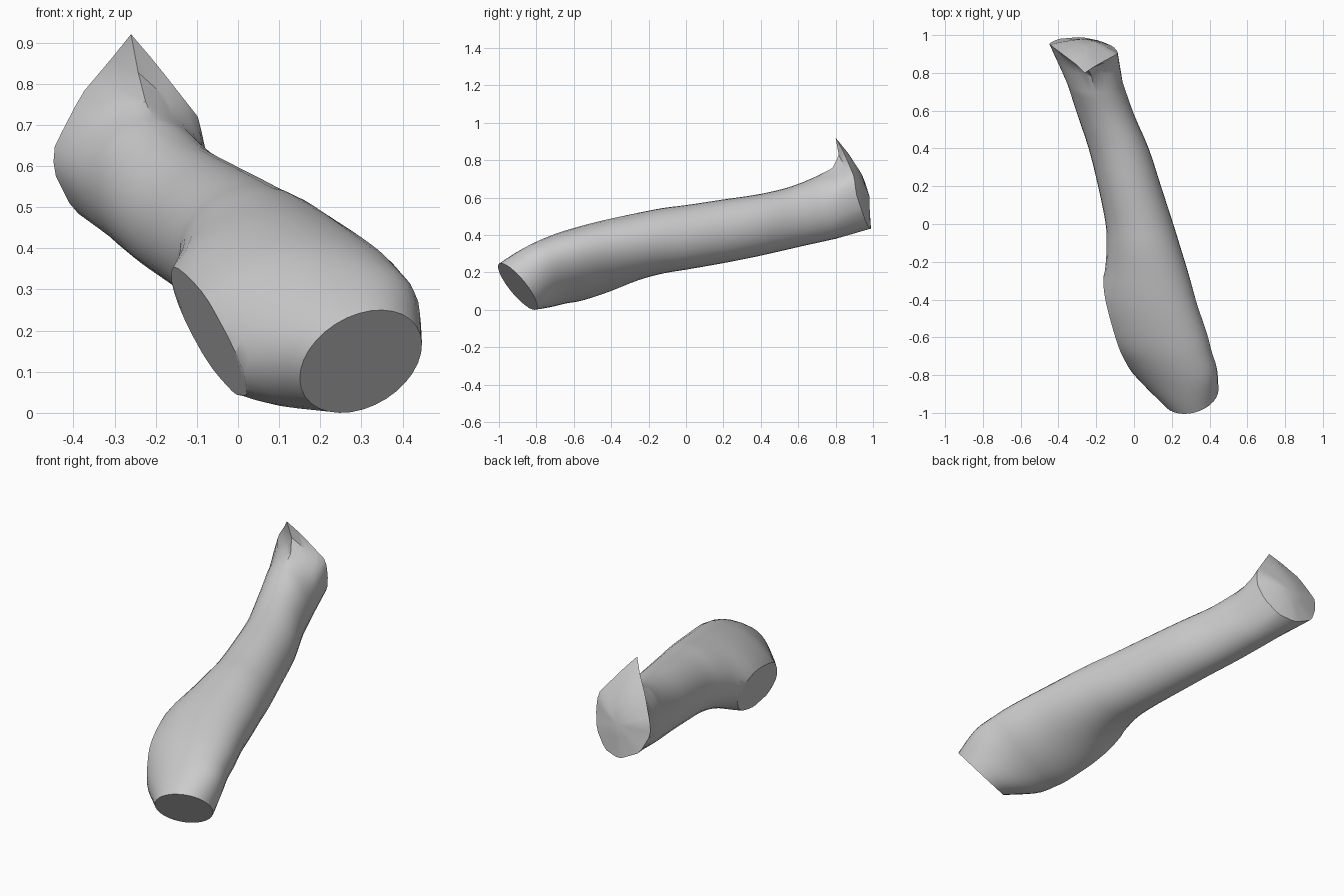
import bpy, bmesh, math
from mathutils import Vector

if "Cube" in bpy.data.objects:
    bpy.data.objects.remove(bpy.data.objects["Cube"])

N = 32
grey = bpy.data.materials.new("plain grey")
grey.diffuse_color = (0.6, 0.6, 0.6, 1)
grey.use_nodes = True
grey.node_tree.nodes["Principled BSDF"].inputs["Base Color"].default_value = grey.diffuse_color

# Trunk stations: x min, x max, z min, z max, centre y, y slope over x, y slope over z, skew
stations = [
    (0.15, 0.447, 0.0, 0.25, -0.90, 0.39, -0.87, 0.33),
    (0.02, 0.44, 0.015, 0.335, -0.79, 0.30, -0.60, 0.50),
    (-0.07, 0.41, 0.035, 0.39, -0.69, 0.20, -0.40, 0.45),
    (-0.15, 0.385, 0.05, 0.43, -0.59, 0.12, -0.25, 0.38),
    (-0.19, 0.335, 0.10, 0.48, -0.42, 0.0, -0.1, 0.25),
    (-0.155, 0.285, 0.16, 0.52, -0.25, 0.0, 0.0, 0.10),
    (-0.145, 0.245, 0.195, 0.545, -0.12, 0.0, 0.0, 0.03),
    (-0.15, 0.208, 0.215, 0.56, 0.0, 0.0, 0.0, 0.0),
    (-0.19, 0.143, 0.25, 0.59, 0.2, 0.0, 0.0, 0.0),
    (-0.24, 0.078, 0.29, 0.62, 0.4, 0.0, 0.0, 0.0),
    (-0.30, 0.0, 0.335, 0.66, 0.58, 0.0, -0.1, 0.0),
    (-0.355, -0.06, 0.38, 0.715, 0.75, 0.0, -0.3, 0.0),
]

# Jagged back rim, anticlockwise from the right
rim_points = [
    (-0.085, 0.91, 0.62), (-0.09, 0.90, 0.71), (-0.20, 0.84, 0.85),
    (-0.26, 0.80, 0.92), (-0.30, 0.84, 0.87), (-0.38, 0.90, 0.775),
    (-0.445, 0.95, 0.65), (-0.45, 0.955, 0.59), (-0.40, 0.98, 0.49),
    (-0.28, 0.99, 0.43), (-0.18, 0.97, 0.45), (-0.11, 0.94, 0.53),
]
mid = Vector((-0.26, 0.98, 0.61))


def smooth_stations(rows, steps):
    """Spline between the stations so the trunk bends softly."""
    out = []
    for k in range(len(rows) - 1):
        a, b, c, d = (rows[min(max(k + o, 0), len(rows) - 1)] for o in (-1, 0, 1, 2))
        for s in range(steps):
            t = s / steps
            out.append([0.5 * (2 * q + (r - p) * t + (2 * p - 5 * q + 4 * r - w) * t ** 2
                               + (3 * q - p - 3 * r + w) * t ** 3)
                        for p, q, r, w in zip(a, b, c, d)])
    return out + [rows[-1]]


def station_ring(x0, x1, z0, z1, yc, sx, sz, skew):
    ring = []
    for i in range(N):
        t = 2 * math.pi * i / N
        dx = (x1 - x0) / 2 * math.cos(t - skew / 2)
        dz = (z1 - z0) / 2 * math.sin(t + skew / 2)
        ring.append(Vector(((x0 + x1) / 2 + dx, yc + sx * dx + sz * dz, (z0 + z1) / 2 + dz)))
    return ring


def rim_ring():
    def angle(p):
        return math.atan2(p[2] - mid.z, p[0] - mid.x) % (2 * math.pi)
    pts = sorted((angle(p), Vector(p)) for p in rim_points)
    pts = [(pts[-1][0] - 2 * math.pi, pts[-1][1])] + pts + [(pts[0][0] + 2 * math.pi, pts[0][1])]
    ring = []
    for i in range(N):
        t = 2 * math.pi * i / N
        for (a, p), (b, q) in zip(pts, pts[1:]):
            if a <= t < b:
                ring.append(p.lerp(q, (t - a) / (b - a)))
                break
    return ring


# Trunk: loft of all rings, flaring into the splintered rim, with a domed back end
rim = rim_ring()
rings = [station_ring(*s) for s in smooth_stations(stations, 3)]
last = rings[-1]
for f in (0.33, 0.67):
    flare = []
    for i, (p, q) in enumerate(zip(last, rim)):
        top = max(0.0, math.sin(2 * math.pi * i / N)) ** 2
        flare.append(p.lerp(q, f) + Vector((0, 0.05, -0.025)) * top)
    rings.append(flare)
rings.append(rim)
for r in (0.75, 0.4):
    rings.append([Vector((mid.x + (p.x - mid.x) * r,
                          mid.y + (p.y - mid.y) * r ** 1.5,
                          mid.z + (p.z - mid.z) * r)) for p in rim])

bm = bmesh.new()
loops = [[bm.verts.new(p) for p in ring] for ring in rings]
for a, b in zip(loops, loops[1:]):
    for i in range(N):
        j = (i + 1) % N
        bm.faces.new((a[i], a[j], b[j], b[i]))
bm.faces.new(loops[0])
tip = bm.verts.new(mid)
for i in range(N):
    bm.faces.new((loops[-1][i], loops[-1][(i + 1) % N], tip))

# Flat sawn-off stub on the left of the front half
normal = Vector((-0.94, -0.17, -0.34)).normalized()
origin = Vector((-0.06, -0.74, 0.27))
front = [f for f in bm.faces if f.calc_center_median().y < -0.1]
edges = {e for f in front for e in f.edges}
verts = {v for f in front for v in f.verts}
bmesh.ops.bisect_plane(bm, geom=list(verts) + list(edges) + front,
                       plane_co=origin, plane_no=normal)
for v in bm.verts:
    d = (v.co - origin).dot(normal)
    if d > 0 and v.co.y < -0.1:
        v.co -= normal * d
bmesh.ops.recalc_face_normals(bm, faces=bm.faces[:])

mesh = bpy.data.meshes.new("trunk")
bm.to_mesh(mesh)
bm.free()
mesh.materials.append(grey)
trunk = bpy.data.objects.new("trunk", mesh)
bpy.context.collection.objects.link(trunk)
bpy.context.view_layer.objects.active = trunk
trunk.select_set(True)
bpy.ops.object.shade_smooth_by_angle(angle=math.radians(35))
